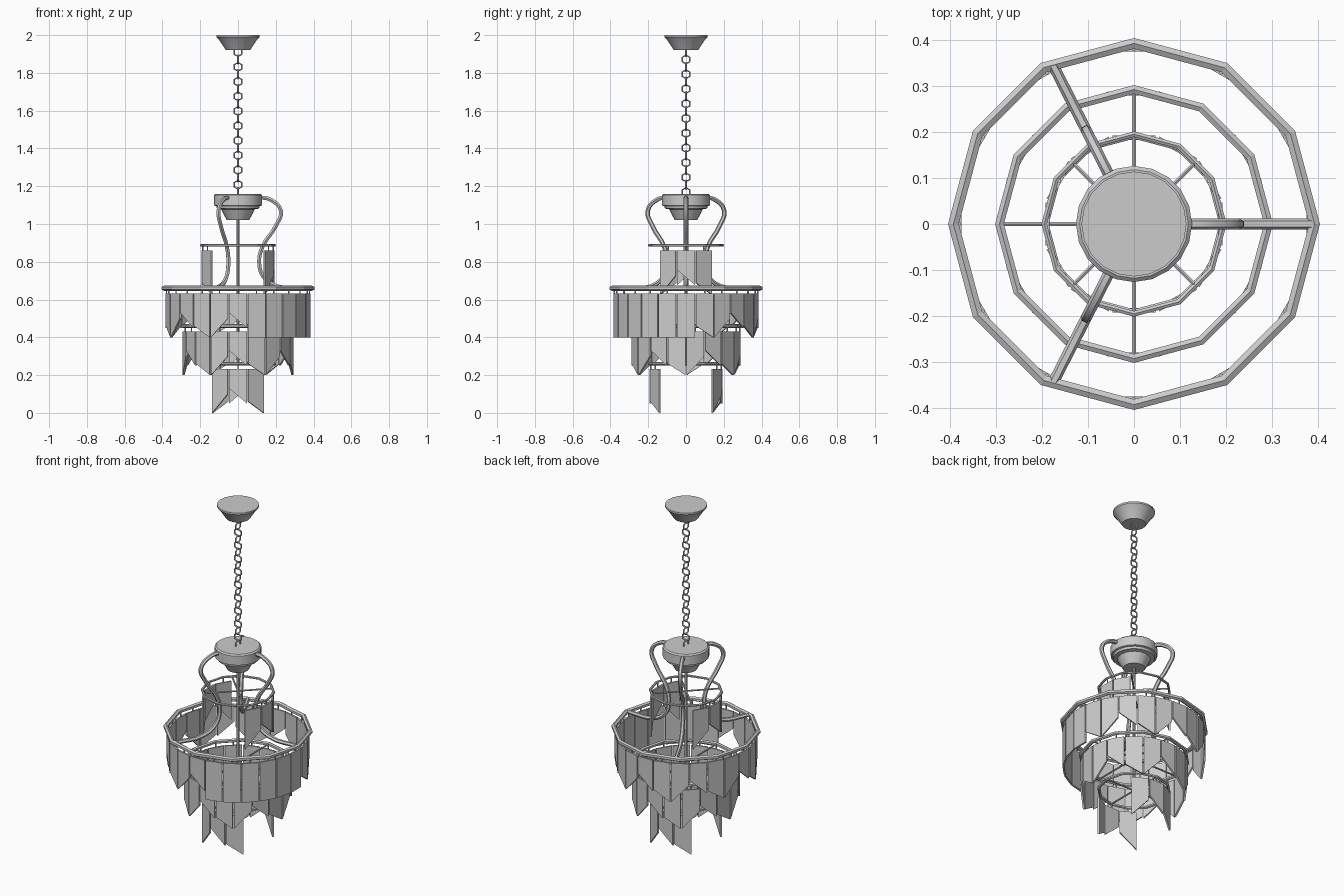
import bpy, bmesh, math
from mathutils import Vector, Matrix

if "Cube" in bpy.data.objects:
    bpy.data.objects.remove(bpy.data.objects["Cube"])


def finish(bm, name, smooth=False):
    bmesh.ops.recalc_face_normals(bm, faces=bm.faces)
    me = bpy.data.meshes.new(name)
    bm.to_mesh(me)
    bm.free()
    ob = bpy.data.objects.new(name, me)
    bpy.context.collection.objects.link(ob)
    if smooth:
        bpy.ops.object.select_all(action='DESELECT')
        ob.select_set(True)
        bpy.context.view_layer.objects.active = ob
        bpy.ops.object.shade_smooth_by_angle(angle=math.radians(35))
    return ob


def lathe(name, profile, n=20):
    """Closed turned body from (radius, z) points, capped at both ends."""
    bm = bmesh.new()
    rings = [[bm.verts.new((r * math.cos(2 * math.pi * i / n), r * math.sin(2 * math.pi * i / n), z))
              for i in range(n)] for r, z in profile]
    for a, b in zip(rings, rings[1:]):
        for i in range(n):
            j = (i + 1) % n
            bm.faces.new((a[i], a[j], b[j], b[i]))
    bm.faces.new(rings[0])
    bm.faces.new(rings[-1])
    return finish(bm, name, True)


def add_torus(bm, major, minor, n, m, mat, phase=0):
    vs = []
    for i in range(n):
        a = 2 * math.pi * i / n + phase
        row = []
        for k in range(m):
            b = 2 * math.pi * (k + 0.5) / m
            r = major + minor * math.cos(b)
            row.append(bm.verts.new(mat @ Vector((r * math.cos(a), r * math.sin(a), minor * math.sin(b)))))
        vs.append(row)
    for i in range(n):
        for k in range(m):
            i2, k2 = (i + 1) % n, (k + 1) % m
            bm.faces.new((vs[i][k], vs[i2][k], vs[i2][k2], vs[i][k2]))


def add_rod(bm, p, q, r, n=6):
    p, q = Vector(p), Vector(q)
    d = q - p
    mat = Matrix.Translation((p + q) / 2) @ d.to_track_quat('Z', 'Y').to_matrix().to_4x4()
    bmesh.ops.create_cone(bm, cap_ends=True, segments=n, radius1=r, radius2=r, depth=d.length, matrix=mat)


# ceiling canopy, hub and stem
lathe("ceiling_canopy", [(0.114, 2.0), (0.114, 1.99), (0.1, 1.975), (0.065, 1.922)])
lathe("hub", [(0.118, 1.16), (0.126, 1.153), (0.126, 1.098), (0.115, 1.095), (0.112, 1.082),
              (0.09, 1.078), (0.06, 1.022)])
bm = bmesh.new()
add_rod(bm, (0, 0, 1.03), (0, 0, 0.25), 0.008, 8)
finish(bm, "centre_stem", True)

# chain of hexagonal links, alternately turned
bm = bmesh.new()
for k in range(20):
    mat = (Matrix.Translation((0, 0, 1.91 - 0.039 * k)) @ Matrix.Rotation(math.pi / 2 * (k % 2), 4, 'Z')
           @ Matrix.Rotation(math.pi / 2, 4, 'X'))
    add_torus(bm, 0.023, 0.0045, 6, 6, mat, math.pi / 6)
finish(bm, "chain")

# three curved arms
path = [(0.10, 1.14), (0.165, 1.132), (0.227, 1.07), (0.20, 0.99), (0.13, 0.88),
        (0.112, 0.80), (0.135, 0.72), (0.21, 0.67), (0.385, 0.662)]
for n, deg in enumerate((0, 117, -117)):
    a = math.radians(deg)
    cu = bpy.data.curves.new("arm", 'CURVE')
    cu.dimensions = '3D'
    cu.bevel_depth, cu.bevel_resolution, cu.resolution_u = 0.012, 1, 4
    cu.use_fill_caps = True
    sp = cu.splines.new('BEZIER')
    sp.bezier_points.add(len(path) - 1)
    for bp, (r, z) in zip(sp.bezier_points, path):
        bp.co = (r * math.cos(a), r * math.sin(a), z)
        bp.handle_left_type = bp.handle_right_type = 'AUTO'
    ob = bpy.data.objects.new(f"arm_{n + 1}", cu)
    bpy.context.collection.objects.link(ob)
    bpy.ops.object.select_all(action='DESELECT')
    ob.select_set(True)
    bpy.context.view_layer.objects.active = ob
    bpy.ops.object.convert(target='MESH')
    bpy.ops.object.shade_smooth_by_angle(angle=math.radians(50))

# slanted lower ends: how far the left and right corners are raised
FLAT, CUTS = (0, 0), [(0, 0.10), (0.13, 0.05), (0.06, 0)]


def add_panel(bm, radius, deg, top, cut, w=0.047, t=0.005, h=0.232):
    a = math.radians(deg)
    mat = Matrix.Rotation(a, 4, 'Z') @ Matrix.Translation((radius, 0, top))
    outline = [(-w, 0), (w, 0), (w, -h + cut[1]), (-w, -h + cut[0])]
    inner, outer = [[bm.verts.new(mat @ Vector((s, y, z))) for y, z in outline] for s in (-t, t)]
    bm.faces.new(inner)
    bm.faces.new(outer)
    for i in range(4):
        j = (i + 1) % 4
        bm.faces.new((inner[i], inner[j], outer[j], outer[i]))


def tier(name, major, minor, z, angles, panel_r, spokes, flat=lambda d: False):
    # ring and spokes
    bm = bmesh.new()
    add_torus(bm, major, minor, 12, 6, Matrix.Translation((0, 0, z)))
    for d in spokes:
        a = math.radians(d)
        v = Vector((math.cos(a), math.sin(a), 0)) * major * 0.98
        add_rod(bm, v + Vector((0, 0, z)), -v + Vector((0, 0, z)), 0.005)
    finish(bm, name + "_ring")
    # hanging panels and their pegs
    panels, pegs = bmesh.new(), bmesh.new()
    top = z - 0.028
    for i, d in enumerate(angles):
        add_panel(panels, panel_r, d, top, FLAT if flat(d) else CUTS[i % 3])
        a = math.radians(d)
        x, y = panel_r * math.cos(a), panel_r * math.sin(a)
        add_rod(pegs, (x, y, z), (x, y, top - 0.008), 0.004)
    finish(panels, name + "_panels")
    finish(pegs, name + "_pegs")


tier("top", 0.195, 0.007, 0.887, [-30, 0, 30, 150, 180, 210], 0.187, (45, 135))
tier("outer", 0.392, 0.0135, 0.66, [255 + 15 * i for i in range(24)], 0.379, (),
     lambda d: 285 <= d <= 370)
tier("middle", 0.292, 0.011, 0.46, [250 + 20 * i for i in range(18)], 0.284, (0, 90))
tier("bottom", 0.193, 0.009, 0.26, [240, 270, 300, 60, 90, 120], 0.187, (0, 90))
